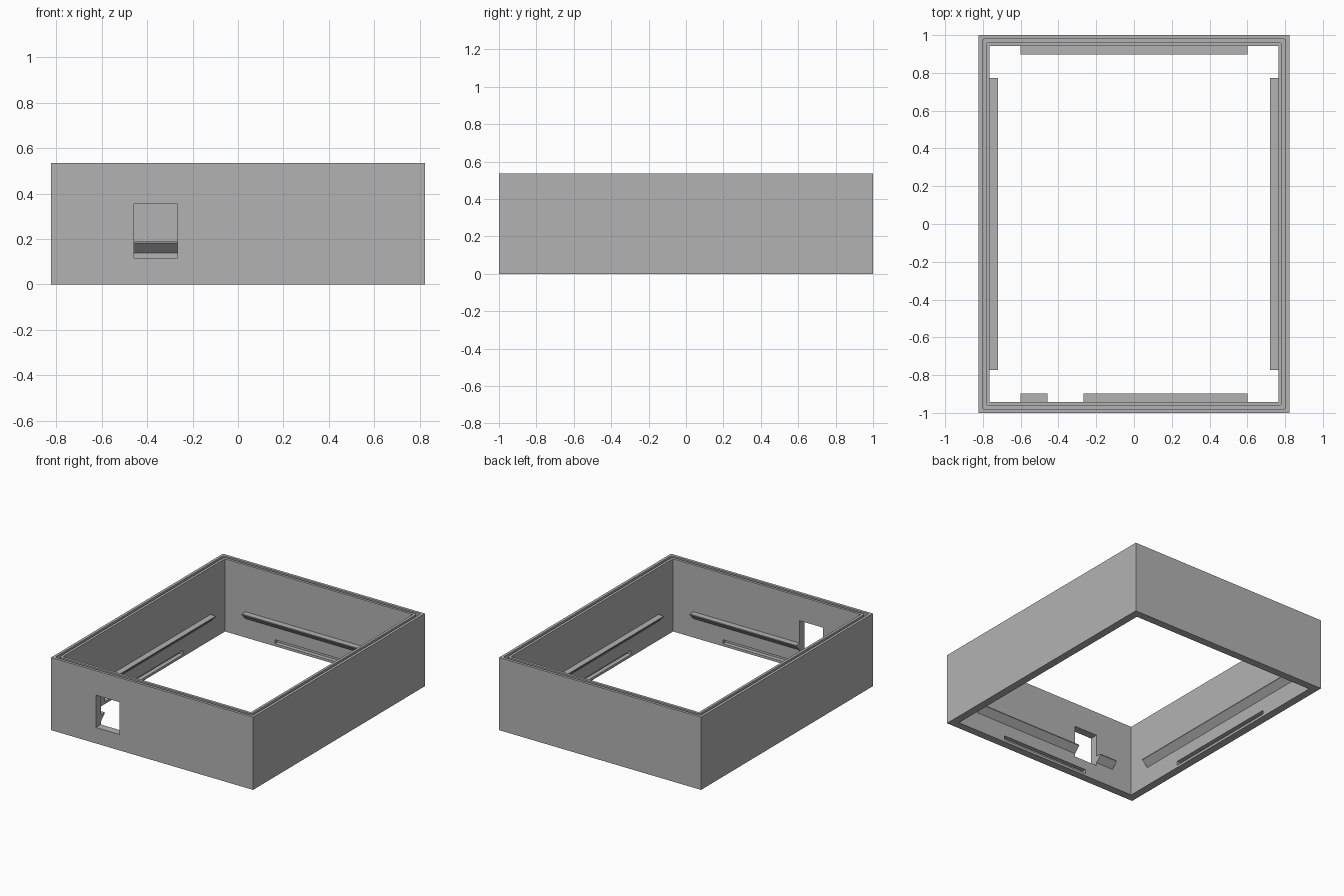
import bpy, bmesh, math
from mathutils import Matrix

HX, HY, H = 0.823, 1.0, 0.535      # outer half sizes and height
WALL = 0.058

if "Cube" in bpy.data.objects:
    bpy.data.objects.remove(bpy.data.objects["Cube"], do_unlink=True)

grey = bpy.data.materials.new("plain grey")
grey.use_nodes = True
colour = (0.45, 0.45, 0.45, 1)
grey.diffuse_color = colour
grey.node_tree.nodes["Principled BSDF"].inputs["Base Color"].default_value = colour


def finish(name, bm, helper=False):
    bmesh.ops.recalc_face_normals(bm, faces=bm.faces)
    mesh = bpy.data.meshes.new(name)
    bm.to_mesh(mesh)
    bm.free()
    mesh.materials.append(grey)
    obj = bpy.data.objects.new(name, mesh)
    bpy.context.collection.objects.link(obj)
    obj.hide_render = helper
    return obj


def outline(offset, radius, steps=5):
    """Rectangle inset from the outside, with optional round corners."""
    points = []
    for i, (sx, sy) in enumerate([(1, 1), (-1, 1), (-1, -1), (1, -1)]):
        cx, cy = sx * (HX - offset - radius), sy * (HY - offset - radius)
        n = steps if radius else 1
        for k in range(n):
            a = math.pi / 2 * (i + (k / (n - 1) if n > 1 else 0))
            points.append((cx + radius * math.cos(a), cy + radius * math.sin(a)))
    return points


def ring(name, outer, inner, z0, z1, radius=0, helper=False):
    """Closed rectangular tube between two insets."""
    bm = bmesh.new()
    loops = [[bm.verts.new((x, y, z)) for x, y in outline(off, radius)]
             for off, z in ((outer, z0), (outer, z1), (inner, z1), (inner, z0))]
    n = len(loops[0])
    for j in range(4):
        a, b = loops[j], loops[(j + 1) % 4]
        for i in range(n):
            k = (i + 1) % n
            bm.faces.new((a[i], a[k], b[k], b[i]))
    return finish(name, bm, helper)


def box(name, x0, x1, y0, y1, z0, z1):
    bm = bmesh.new()
    bmesh.ops.create_cube(bm, size=1, matrix=Matrix.Translation(
        ((x0 + x1) / 2, (y0 + y1) / 2, (z0 + z1) / 2))
        @ Matrix.Diagonal((x1 - x0, y1 - y0, z1 - z0, 1)))
    return finish(name, bm, True)


def ledge(name, angle, wall, start, end):
    """Chamfered rail on an inner wall; angle turns it from the back wall."""
    bm = bmesh.new()
    profile = [(wall, 0.19), (wall - 0.044, 0.19), (wall - 0.044, 0.183), (wall, 0.139)]
    ends = [[bm.verts.new((x, y, z)) for y, z in profile] for x in (start, end)]
    bm.faces.new(ends[0])
    bm.faces.new(ends[1])
    for i in range(4):
        k = (i + 1) % 4
        bm.faces.new((ends[0][i], ends[0][k], ends[1][k], ends[1][i]))
    bm.transform(Matrix.Rotation(angle, 4, 'Z'))
    return finish(name, bm)


# Four-walled frame
frame = ring("frame", 0, WALL, 0, H)

# Seal groove, window and snap recesses cut from the frame
cutters = [ring("groove_cutter", 0.02, 0.039, H - 0.03, H + 0.05, 0.015, True),
           box("window_cutter", -0.457, -0.267, -1.1, -0.85, 0.117, 0.355)]
for s, side in ((1, "left"), (-1, "right")):
    x = s * (HX - WALL)
    cutters.append(box(side + "_recess_cutter", x - 0.03, x + 0.03, -0.455, 0.455, 0.018, 0.048))
for s, side in ((1, "back"), (-1, "front")):
    y = s * (HY - WALL)
    cutters.append(box(side + "_recess_cutter", -0.36, 0.36, y - 0.03, y + 0.03, 0.018, 0.048))
for cutter in cutters:
    mod = frame.modifiers.new(cutter.name, 'BOOLEAN')
    mod.operation = 'DIFFERENCE'
    mod.solver = 'EXACT'
    mod.object = cutter
    cutter.hide_set(True)

# Support ledges; the front one is interrupted by the window
ix, iy = HX - WALL, HY - WALL
ledge("back_ledge", 0, iy, -0.6, 0.6)
ledge("front_ledge_left", math.pi, iy, -0.6, 0.267)
ledge("front_ledge_right", math.pi, iy, 0.457, 0.6)
ledge("left_ledge", -math.pi / 2, ix, -0.772, 0.772)
ledge("right_ledge", math.pi / 2, ix, -0.772, 0.772)
